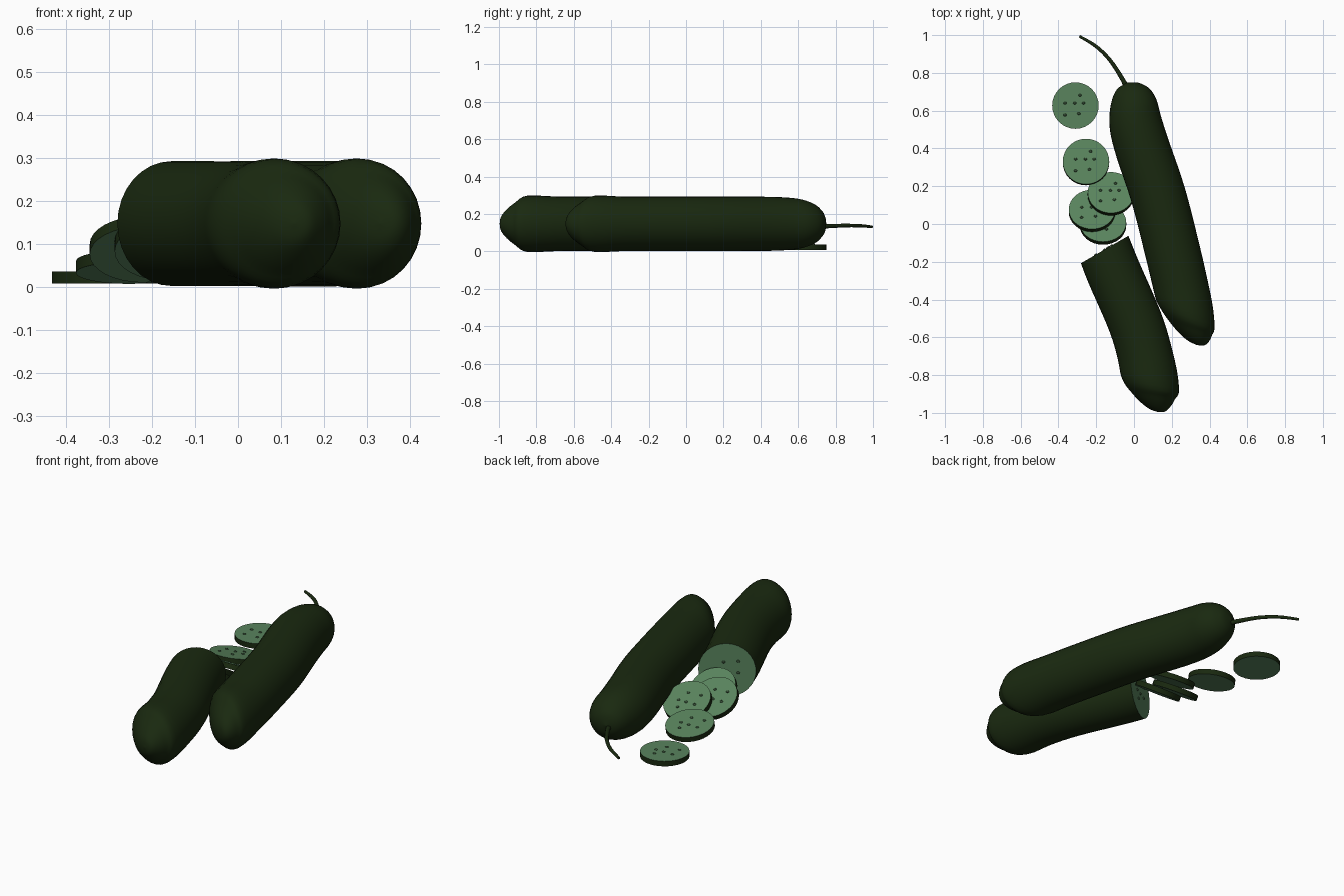
import bpy, bmesh
from math import sin, cos, pi, radians
from mathutils import Vector, Matrix

if "Cube" in bpy.data.objects:
    bpy.data.objects.remove(bpy.data.objects["Cube"])


def material(name, rgb):
    m = bpy.data.materials.new(name)
    m.diffuse_color = (*rgb, 1)
    m.use_nodes = True
    m.node_tree.nodes["Principled BSDF"].inputs["Base Color"].default_value = m.diffuse_color
    return m


SKIN = material("skin", (0.010, 0.022, 0.005))
FLESH = material("flesh", (0.10, 0.23, 0.11))
SEED = material("seed", (0.035, 0.075, 0.035))
SIDES = 32
SEEDS = [(-.055, .013), (-.003, .013), (.043, .013), (.024, .055), (.018, -.043), (-.055, -.05)]


def finish(name, bm):
    bmesh.ops.recalc_face_normals(bm, faces=bm.faces)
    me = bpy.data.meshes.new(name)
    bm.to_mesh(me)
    bm.free()
    for m in (SKIN, FLESH, SEED):
        me.materials.append(m)
    ob = bpy.data.objects.new(name, me)
    bpy.context.collection.objects.link(ob)
    bpy.ops.object.select_all(action='DESELECT')
    ob.select_set(True)
    bpy.context.view_layer.objects.active = ob
    bpy.ops.object.shade_smooth_by_angle(angle=radians(40))
    return ob


def smooth_path(pts, n=4):
    # Catmull-Rom through the rows, with the end rows repeated
    p = [Vector(q) for q in [pts[0], *pts, pts[-1]]]
    out = []
    for a, b, c, d in zip(p, p[1:], p[2:], p[3:]):
        for i in range(n):
            t = i / n
            out.append(.5 * (2*b + (c-a)*t + (2*a-5*b+4*c-d)*t*t + (3*b-a-3*c+d)*t**3))
    return out + [p[-1]]


def sweep(bm, rows, sides):
    # each row is x, y, z, radius, heading of the ring in degrees
    rings = []
    for x, y, z, r, a in smooth_path([Vector(q) for q in rows]):
        r = max(r, .001)
        a = radians(a)
        rings.append([bm.verts.new((x + r*cos(t)*cos(a), y + r*cos(t)*sin(a), z + r*sin(t)))
                      for t in (2*pi*i/sides for i in range(sides))])
    for p, q in zip(rings, rings[1:]):
        for i in range(sides):
            j = (i + 1) % sides
            bm.faces.new((p[i], p[j], q[j], q[i]))
    return bm.faces.new(rings[0]), bm.faces.new(rings[-1])


def add_seeds(bm, frame):
    for x, y in SEEDS:
        m = frame @ Matrix.Translation((x, y, 0)) @ Matrix.Diagonal((1, .8, .6, 1))
        made = bmesh.ops.create_uvsphere(bm, u_segments=8, v_segments=6, radius=.009, matrix=m)
        for f in {f for v in made["verts"] for f in v.link_faces}:
            f.material_index = 2


def body(rows):
    return [(x, y, .148, r, a) for x, y, r, a in rows]


# Whole cucumber
bm = bmesh.new()
sweep(bm, body([(-.036, .748, 0, 15), (-.032, .738, .045, 15), (-.026, .72, .075, 15),
                (-.015, .685, .105, 15), (-.005, .62, .13, 17), (.008, .53, .141, 19),
                (.045, .40, .145, 20), (.13, .147, .146, 16), (.207, -.155, .146, 13),
                (.25, -.34, .146, 6), (.283, -.49, .150, -17), (.302, -.555, .116, -17),
                (.318, -.605, .078, -17), (.328, -.632, .04, -17), (.331, -.640, 0, -17)]), SIDES)
finish("whole_cucumber", bm)

# Stem
bm = bmesh.new()
sweep(bm, [(-.035, .71, .135, .014, 30), (-.06, .765, .136, .012, 30), (-.125, .865, .139, .010, 40),
           (-.20, .94, .137, .009, 52), (-.289, .994, .132, .007, 62)], 10)
finish("stem", bm)

# Cut cucumber, with flesh and seeds on the cut face
bm = bmesh.new()
cap, _ = sweep(bm, body([(-.155, -.135, .145, 30), (-.11, -.25, .145, 25), (.005, -.515, .145, 20),
                         (.058, -.69, .146, 13), (.09, -.85, .150, -8), (.103, -.91, .116, -8),
                         (.115, -.957, .078, -8), (.126, -.987, .04, -8), (.13, -.996, 0, -8)]), SIDES)
cap.material_index = 1
frame = (Matrix.Translation((-.155, -.135, .148)) @ Matrix.Rotation(radians(30), 4, 'Z')
         @ Matrix.Rotation(radians(-90), 4, 'X'))
add_seeds(bm, frame)
finish("cut_cucumber", bm)

# Slices: x, y, z, lean in degrees
for k, (x, y, z, lean) in enumerate([(-.31, .627, .023, 0), (-.254, .328, .047, 12),
                                     (-.122, .160, .078, 28), (-.222, .070, .088, 32),
                                     (-.164, .0, .095, 34)]):
    bm = bmesh.new()
    bmesh.ops.create_cone(bm, cap_ends=True, segments=SIDES, radius1=.123, radius2=.123, depth=.028)
    for f in bm.faces:
        f.material_index = 1 if len(f.verts) > 4 else 0
    add_seeds(bm, Matrix.Translation((0, 0, .014)))
    ob = finish(f"slice_{k + 1}", bm)
    ob.location = (x, y, z)
    ob.rotation_euler.x = -radians(lean)
